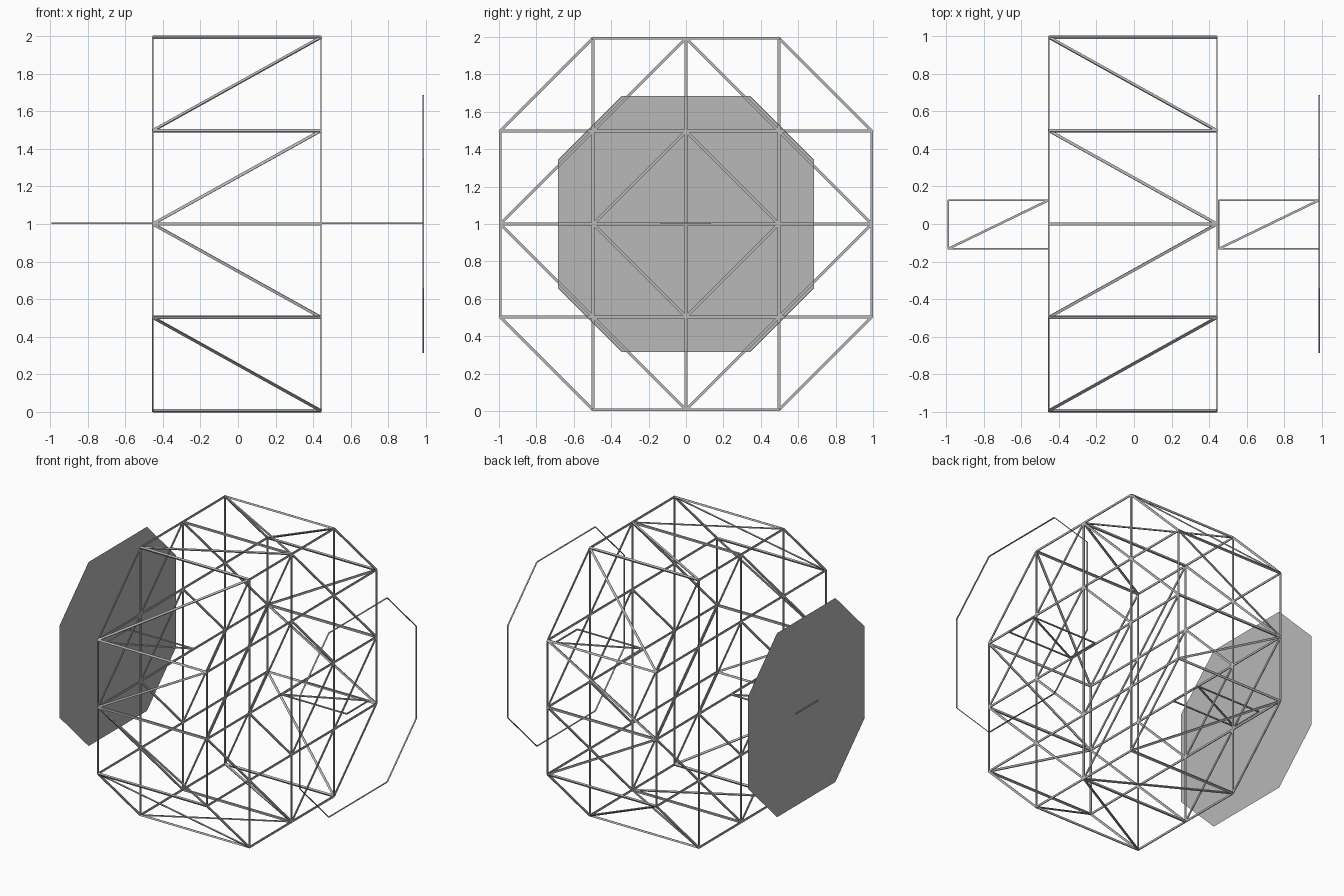
import bpy, bmesh
from mathutils import Vector, Matrix

cube = bpy.data.objects.get("Cube")
if cube:
    bpy.data.objects.remove(cube)

grey = bpy.data.materials.new("mid grey")
grey.use_nodes = True
colour = (0.48, 0.48, 0.48, 1)
grey.diffuse_color = colour
grey.node_tree.nodes["Principled BSDF"].inputs["Base Color"].default_value = colour

RIGHT, LEFT = -0.453, 0.441     # x of the two end frames
R = 0.993                       # centreline radius
WIDE, THIN = 0.015, 0.006
AXIS_X = Vector((1, 0, 0))


def finish(name, bm):
    mesh = bpy.data.meshes.new(name)
    bm.to_mesh(mesh)
    bm.free()
    mesh.materials.append(grey)
    obj = bpy.data.objects.new(name, mesh)
    bpy.context.collection.objects.link(obj)


def strut(bm, a, b, normal, wide=WIDE, thin=THIN):
    """Flat bar from a to b, thin along the given normal."""
    a, b = Vector(a), Vector(b)
    along = (b - a).normalized()
    n = Vector(normal)
    n = (n - along * n.dot(along)).normalized()
    side = n.cross(along)
    frame = Matrix((along, side, n)).transposed().to_4x4()
    size = Matrix.Diagonal(((b - a).length, wide, thin, 1))
    bmesh.ops.create_cube(bm, size=1, matrix=Matrix.Translation((a + b) / 2) @ frame @ size)


def point(x, y, z):
    return Vector((x, y * R, 1 + z * R))


# Octagonal end frames: square grid with a diagonal ring in each quarter
def end_frame(name, x):
    bm = bmesh.new()
    for c in (-1, -0.5, 0, 0.5, 1):
        reach = 0.5 if abs(c) == 1 else 1
        strut(bm, point(x, c, -reach), point(x, c, reach), AXIS_X)
        strut(bm, point(x, -reach, c), point(x, reach, c), AXIS_X)
    for sy in (-1, 1):
        for sz in (-1, 1):
            for p, q in ((0, 0.5), (0, 1), (0.5, 1)):
                strut(bm, point(x, sy * p, sz * q), point(x, sy * q, sz * p), AXIS_X)
    finish(name, bm)


end_frame("right_end_frame", RIGHT)
end_frame("left_end_frame", LEFT)

# Rim: long bars at every outer point, and a brace across every panel
rails, braces = bmesh.new(), bmesh.new()
for sy in (-1, 1):
    for sz in (-1, 1):
        quarter = [(sy, 0), (sy, sz * 0.5), (sy * 0.5, sz), (0, sz)]
        for i, (y, z) in enumerate(quarter):
            if (i > 0 or sz > 0) and (i < 3 or sy > 0):
                strut(rails, point(RIGHT, y, z), point(LEFT, y, z), (0, y, z), WIDE, 0.013)
        for (y0, z0), (y1, z1) in zip(quarter, quarter[1:]):
            strut(braces, point(RIGHT, y0, z0), point(LEFT, y1, z1), (0, y0 + y1, z0 + z1), WIDE, 0.008)
finish("rim_rails", rails)
finish("rim_braces", braces)


# Flat arms on both sides
def arm(name, x0, x1):
    bm = bmesh.new()
    y0, y1, z = -0.132, 0.127, 1.003
    corners = [(x0, y0, z), (x1, y0, z), (x1, y1, z), (x0, y1, z)]
    for a, b in zip(corners, corners[1:] + corners[:1]):
        strut(bm, a, b, (0, 0, 1), 0.009, 0.008)
    strut(bm, corners[0], corners[2], (0, 0, 1), 0.012, 0.008)
    finish(name, bm)


arm("right_arm", -0.988, RIGHT)
arm("left_arm", 0.45, 0.985)

# Octagon outline shared by the panel and the ring
half, quarter = 0.683, 0.342
octagon = [(half, -quarter), (half, quarter), (quarter, half), (-quarter, half),
           (-half, quarter), (-half, -quarter), (-quarter, -half), (quarter, -half)]

# Solid octagonal panel on the right
bm = bmesh.new()
bm.faces.new([bm.verts.new((-0.987, y, 1 + z)) for y, z in octagon])
bm.normal_update()
finish("right_panel", bm)

# Thin octagonal ring on the left
bm = bmesh.new()
for (y0, z0), (y1, z1) in zip(octagon, octagon[1:] + octagon[:1]):
    strut(bm, (0.985, y0, 1 + z0), (0.985, y1, 1 + z1), (0, y0 + y1, z0 + z1), 0.01, 0.004)
finish("left_ring", bm)
